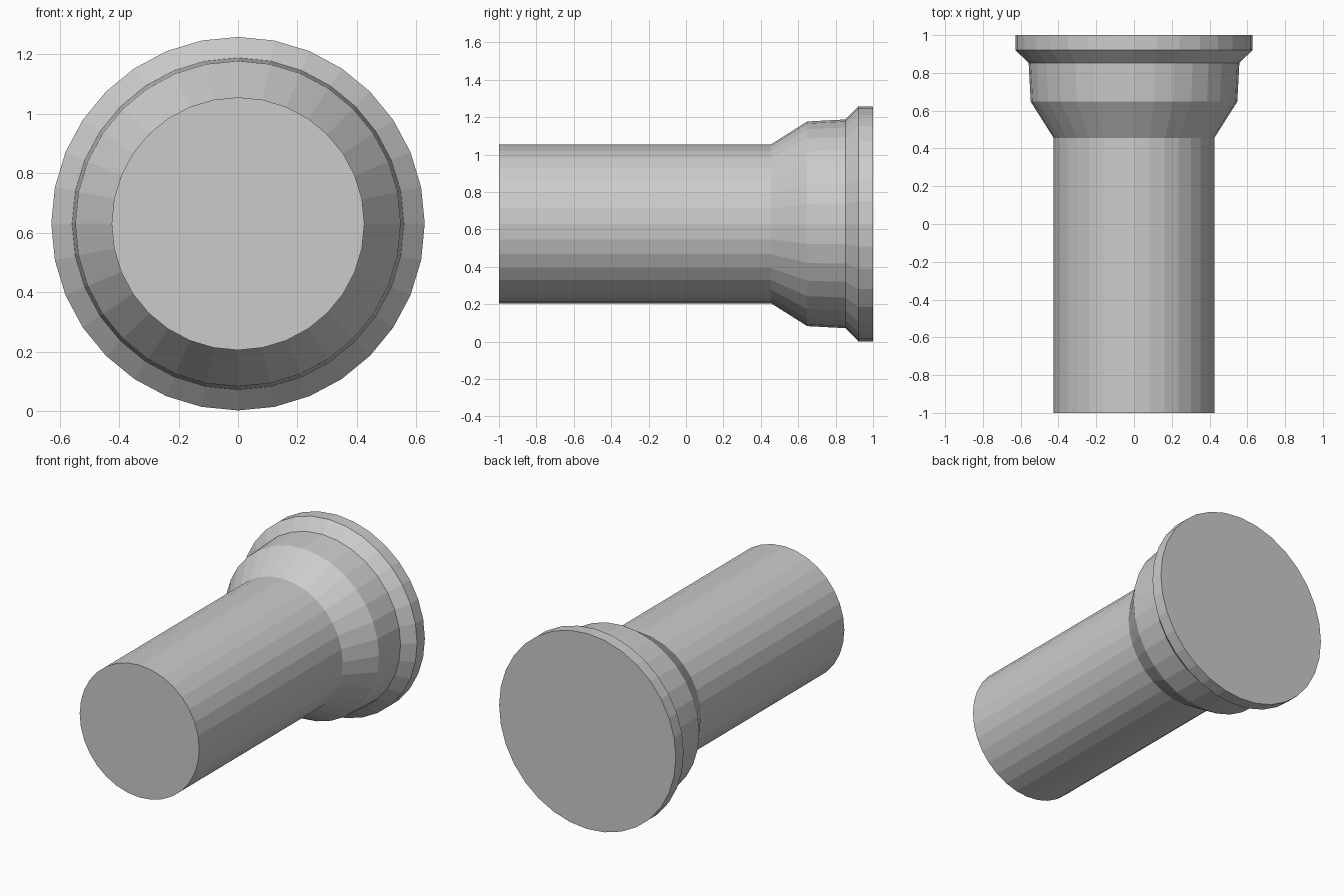
import bpy, bmesh, math

if "Cube" in bpy.data.objects:
    bpy.data.objects.remove(bpy.data.objects["Cube"])

SIDES = 32
CENTRE_Z = 0.63

# Outline from the front end to the back rim: (y, radius)
PROFILE = [(-1.0, 0.425), (0.455, 0.425), (0.648, 0.547),
           (0.853, 0.558), (0.921, 0.628), (1.0, 0.628)]


def ring(bm, y, radius):
    steps = [2 * math.pi * i / SIDES for i in range(SIDES)]
    return [bm.verts.new((radius * math.cos(a), y, CENTRE_Z + radius * math.sin(a)))
            for a in steps]


# Flanged pipe: straight tube, flared socket and end rim
bm = bmesh.new()
rings = [ring(bm, y, r) for y, r in PROFILE]
for a, b in zip(rings, rings[1:]):
    for i in range(SIDES):
        j = (i + 1) % SIDES
        bm.faces.new((a[i], a[j], b[j], b[i]))

# Flat end caps
bm.faces.new(rings[0])
bm.faces.new(rings[-1])
bmesh.ops.recalc_face_normals(bm, faces=bm.faces[:])

mesh = bpy.data.meshes.new("flanged_pipe")
bm.to_mesh(mesh)
bm.free()
bpy.context.collection.objects.link(bpy.data.objects.new("flanged_pipe", mesh))
